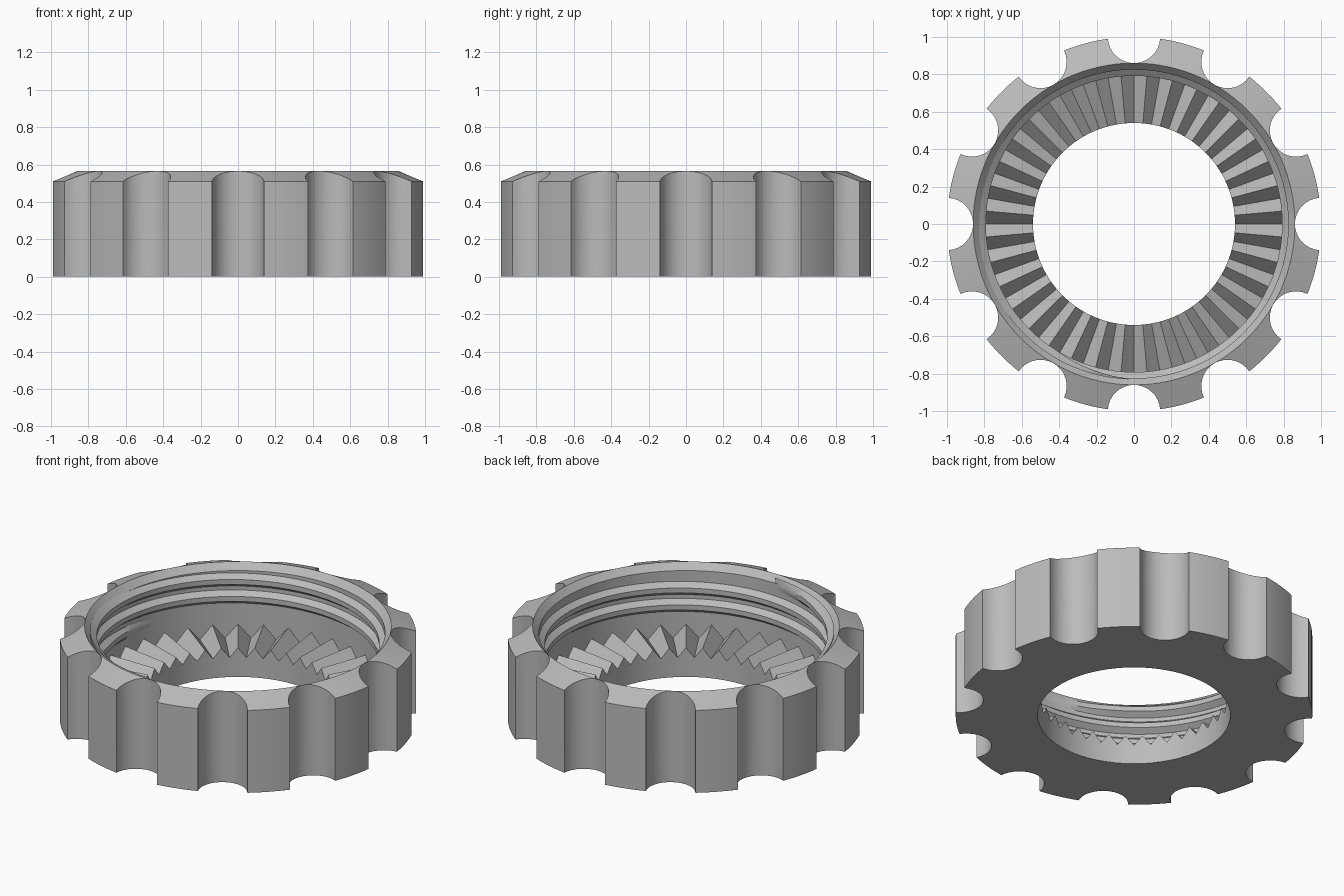
import bpy, bmesh, math
from math import cos, sin, pi, radians

cube = bpy.data.objects.get("Cube")
if cube:
    bpy.data.objects.remove(cube)

grey = bpy.data.materials.new("plain grey")
grey.use_nodes = True
colour = (0.5, 0.5, 0.5, 1)
grey.diffuse_color = colour
grey.node_tree.nodes["Principled BSDF"].inputs["Base Color"].default_value = colour


def skin(name, loops, closed=True, capped=False):
    """Join successive loops of points with quads."""
    bm = bmesh.new()
    rings = [[bm.verts.new(p) for p in loop] for loop in loops]
    for a, b in zip(rings, rings[1:]):
        n = len(a)
        for i in range(n if closed else n - 1):
            j = (i + 1) % n
            bm.faces.new((a[i], a[j], b[j], b[i]))
    if capped:
        bm.faces.new(rings[0][::-1])
        bm.faces.new(rings[-1])
    mesh = bpy.data.meshes.new(name)
    bm.to_mesh(mesh)
    bm.free()
    mesh.materials.append(grey)
    obj = bpy.data.objects.new(name, mesh)
    bpy.context.collection.objects.link(obj)
    bpy.ops.object.select_all(action="DESELECT")
    obj.select_set(True)
    bpy.context.view_layer.objects.active = obj
    bpy.ops.object.shade_smooth_by_angle(angle=radians(30))
    return obj


def polar(r, a, z):
    return (r * cos(a), r * sin(a), z)


# Scalloped outline: twelve round finger notches with arcs between them
NOTCHES, NOTCH_R = 12, 0.14
half = 2 * math.asin(NOTCH_R / 2)
step = 2 * pi / NOTCHES
sweep = pi / 2 - half / 2
outline = []
for k in range(NOTCHES):
    mid = k * step
    for i in range(17):
        t = sweep * (i / 8 - 1)
        x, y = 1 - NOTCH_R * cos(t), NOTCH_R * sin(t)
        outline.append((math.hypot(x, y), mid + math.atan2(y, x)))
    for i in range(1, 7):
        outline.append((1.0, mid + half + (step - 2 * half) * i / 7))

# Nut body: underside, scalloped wall, sloped top, lead-in chamfer and bore
RIM, TOP, SHOULDER, BORE, HOLE = 0.86, 0.565, 0.51, 0.825, 0.54


def circle(r, z):
    return [polar(r, a, z) for _, a in outline]


slope = (TOP - SHOULDER) / (1 - RIM)
skin("nut_body", [
    circle(HOLE, 0),
    [polar(r, a, 0) for r, a in outline],
    [polar(r, a, SHOULDER + (1 - r) * slope) for r, a in outline],
    circle(RIM, TOP),
    circle(BORE, 0.525),
    circle(BORE, 0.08)])

# Toothed floor: radial V teeth with valleys on the axes, plus the hole wall
TEETH, SEGMENTS = 36, 144


def tooth_ring(r, valley, crest):
    ring = []
    for i in range(SEGMENTS):
        phase = (i * TEETH / SEGMENTS) % 1
        height = 1 - abs(2 * phase - 1)
        ring.append(polar(r, 2 * pi * i / SEGMENTS, valley + (crest - valley) * height))
    return ring


skin("toothed_floor", [
    tooth_ring(BORE + 0.01, 0.11, 0.195),
    tooth_ring(HOLE, 0.12, 0.18),
    tooth_ring(HOLE, 0, 0)])

# Internal screw thread: a trapezoid swept up a helix, faded out at both ends
PITCH, TURNS, LOW = 0.105, 2.3, 0.27
sections = []
count = int(TURNS * 120)
for i in range(count + 1):
    turn = i / 120
    a = 2 * pi * turn + radians(160)
    z = LOW + PITCH * turn
    fade = min(1, i / 10, (count - i) / 10)
    crest = BORE + 0.002 - 0.035 * fade
    sections.append([polar(BORE + 0.006, a, z - 0.045), polar(BORE + 0.006, a, z + 0.045),
                     polar(crest, a, z + 0.015), polar(crest, a, z - 0.015)])
skin("inner_thread", sections, capped=True)
